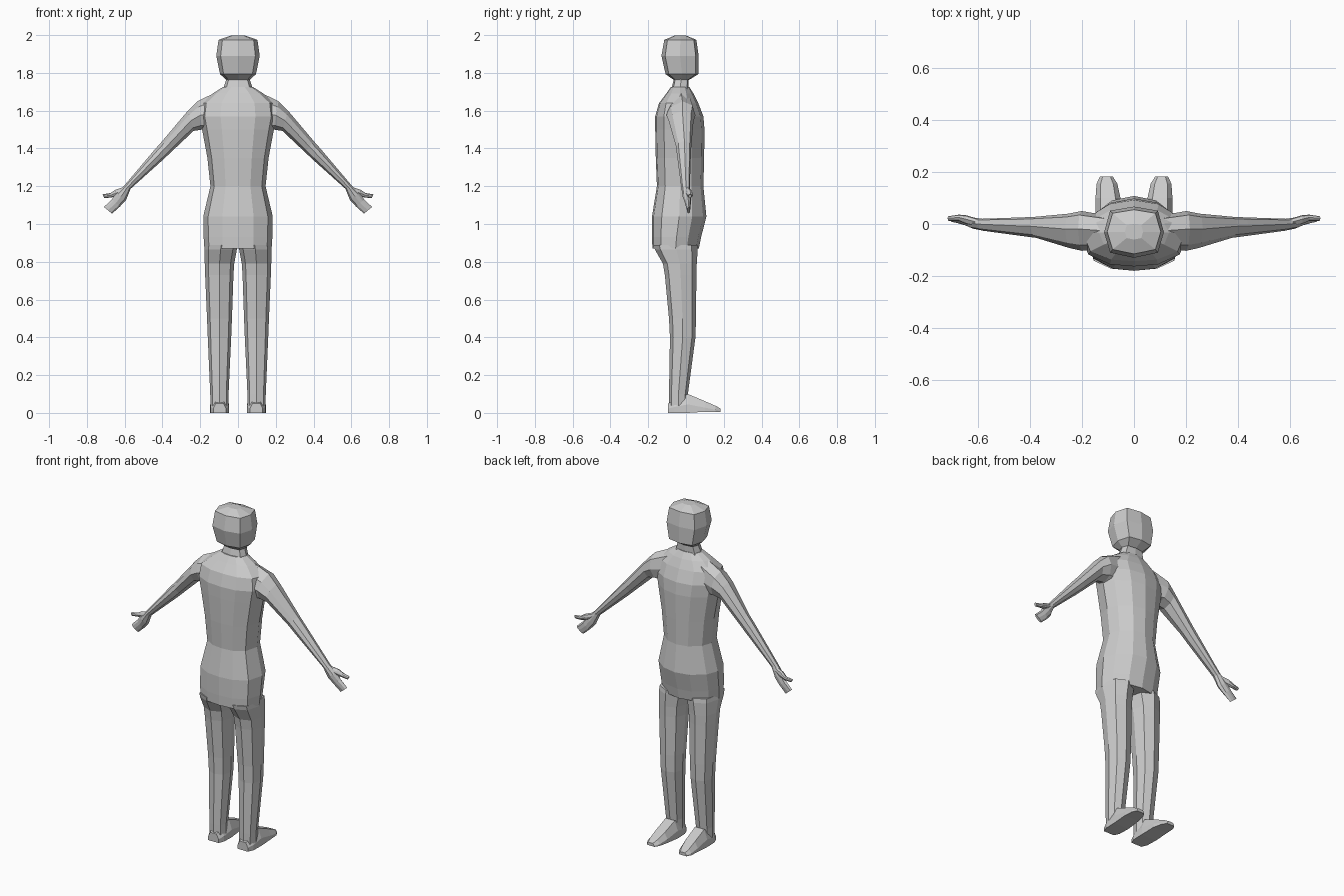
import bpy, bmesh
from mathutils import Vector

grey = bpy.data.materials.new("plain grey")
grey.diffuse_color = (0.6, 0.6, 0.6, 1)


def loft(name, rings, mirror=False):
    """Skin a closed, flat-shaded surface through equal-length rings."""
    bm = bmesh.new()
    loops = [[bm.verts.new(p) for p in ring] for ring in rings]
    n = len(loops[0])
    for a, b in zip(loops, loops[1:]):
        for i in range(n):
            j = (i + 1) % n
            bm.faces.new((a[i], a[j], b[j], b[i]))
    bm.faces.new(loops[0][::-1])
    bm.faces.new(loops[-1])
    bmesh.ops.recalc_face_normals(bm, faces=bm.faces)
    me = bpy.data.meshes.new(name)
    bm.to_mesh(me)
    bm.free()
    me.materials.append(grey)
    ob = bpy.data.objects.new(name, me)
    bpy.context.collection.objects.link(ob)
    if mirror:
        ob.modifiers.new("mirror", 'MIRROR').use_mirror_merge = False
    return ob


def section(z, x, w, back, front, profile):
    """Horizontal ring: profile gives (width fraction, depth fraction)."""
    half = [(u * w, back + v * (front - back)) for u, v in profile]
    other = [(-a, b) for a, b in half[::-1] if abs(a) > 1e-6]
    return [Vector((x + a, b, z)) for a, b in half + other]


def limb_ring(top, bottom, back, front):
    """Ring across a limb lying in the xz plane."""
    shape = ((0, .55), (.2, .15), (.5, 0), (.85, .15),
             (1, .5), (.85, .85), (.5, 1), (.15, .9))
    t, b = Vector((top[0], 0, top[1])), Vector((bottom[0], 0, bottom[1]))
    return [t.lerp(b, s) + Vector((0, back + v * (front - back), 0)) for s, v in shape]


# torso: rounded chest and back, flat flanks
torso_shape = [(0, 0), (.45, .03), (.86, .18), (1, .5), (.86, .74), (.46, .94), (0, 1)]
torso = [(.87, .178, -.178, .068), (.93, .182, -.18, .08), (1.04, .184, -.18, .108),
         (1.2, .146, -.154, .092), (1.35, .162, -.16, .096), (1.5, .19, -.163, .098),
         (1.57, .205, -.163, .092), (1.64, .195, -.143, .065), (1.69, .135, -.105, .04),
         (1.725, .08, -.08, .018)]
loft("torso", [section(z, 0, w, b, f, torso_shape) for z, w, b, f in torso])

# neck and head
head_shape = [(0, 0), (.8, .1), (1, .5), (.8, .92), (0, 1)]
neck = [(1.69, .085, -.09, .02), (1.725, .075, -.075, .013),
        (1.76, .064, -.066, .014), (1.80, .07, -.08, .03)]
loft("neck", [section(z, 0, w, b, f, head_shape) for z, w, b, f in neck])
head = [(1.765, .064, -.068, .02), (1.793, .095, -.108, .065), (1.89, .115, -.13, .067),
        (1.975, .103, -.115, .055), (1.998, .035, -.06, .0)]
loft("head", [section(z, 0, w, b, f, head_shape) for z, w, b, f in head])

# legs: height, inner x, outer x, back, front
leg_shape = [(0, 0), (.75, .13), (1, .5), (.75, .86), (0, 1)]
legs = [(.89, .0, .176, -.172, .06), (.865, .006, .178, -.165, .062),
        (.79, .02, .176, -.122, .057), (.73, .024, .174, -.112, .055),
        (.5, .032, .164, -.09, .053), (.4, .036, .16, -.085, .05),
        (.1, .05, .147, -.09, .01), (.03, .05, .146, -.09, .01)]
loft("leg", [section(z, (i + o) / 2, (o - i) / 2, b, f, leg_shape)
             for z, i, o, b, f in legs], True)

# feet: depth, top, centre x, half width at the sole
feet = [(-.094, .05, .097, .034), (-.06, .07, .097, .048), (.01, .1, .097, .05),
        (.1, .062, .1, .048), (.155, .038, .104, .04), (.182, .024, .106, .025)]
loft("foot", [[Vector((x + s * w, y, z)) for s, z in
               ((-1, 0 if y < .1 else .006), (1, 0 if y < .1 else .006),
                (1, h * .45), (.6, h), (-.6, h), (-1, h * .45))]
              for y, h, x, w in feet], True)

# arms: upper edge, lower edge, back, front
arms = [((.08, 1.715), (.1, 1.48), -.1, .03), ((.215, 1.65), (.188, 1.5), -.103, .05),
        ((.265, 1.60), (.235, 1.493), -.092, .04), ((.4, 1.44), (.355, 1.38), -.053, .028),
        ((.44, 1.395), (.395, 1.342), -.048, .026), ((.605, 1.2), (.57, 1.185), -.025, .02)]
loft("arm", [limb_ring(*a) for a in arms], True)

# hands with a separate thumb
hand = [((.6, 1.205), (.568, 1.188), -.025, .02), ((.645, 1.165), (.592, 1.128), -.018, .025),
        ((.668, 1.13), (.625, 1.092), -.006, .026), ((.71, 1.09), (.667, 1.055), .006, .022)]
loft("hand", [limb_ring(*h) for h in hand], True)
thumb = [((.6, 1.197), (.6, 1.16), -.012, .02), ((.648, 1.182), (.645, 1.145), .0, .034),
         ((.675, 1.164), (.672, 1.14), .012, .036), ((.717, 1.157), (.708, 1.137), .012, .03)]
loft("thumb", [limb_ring(*t) for t in thumb], True)
